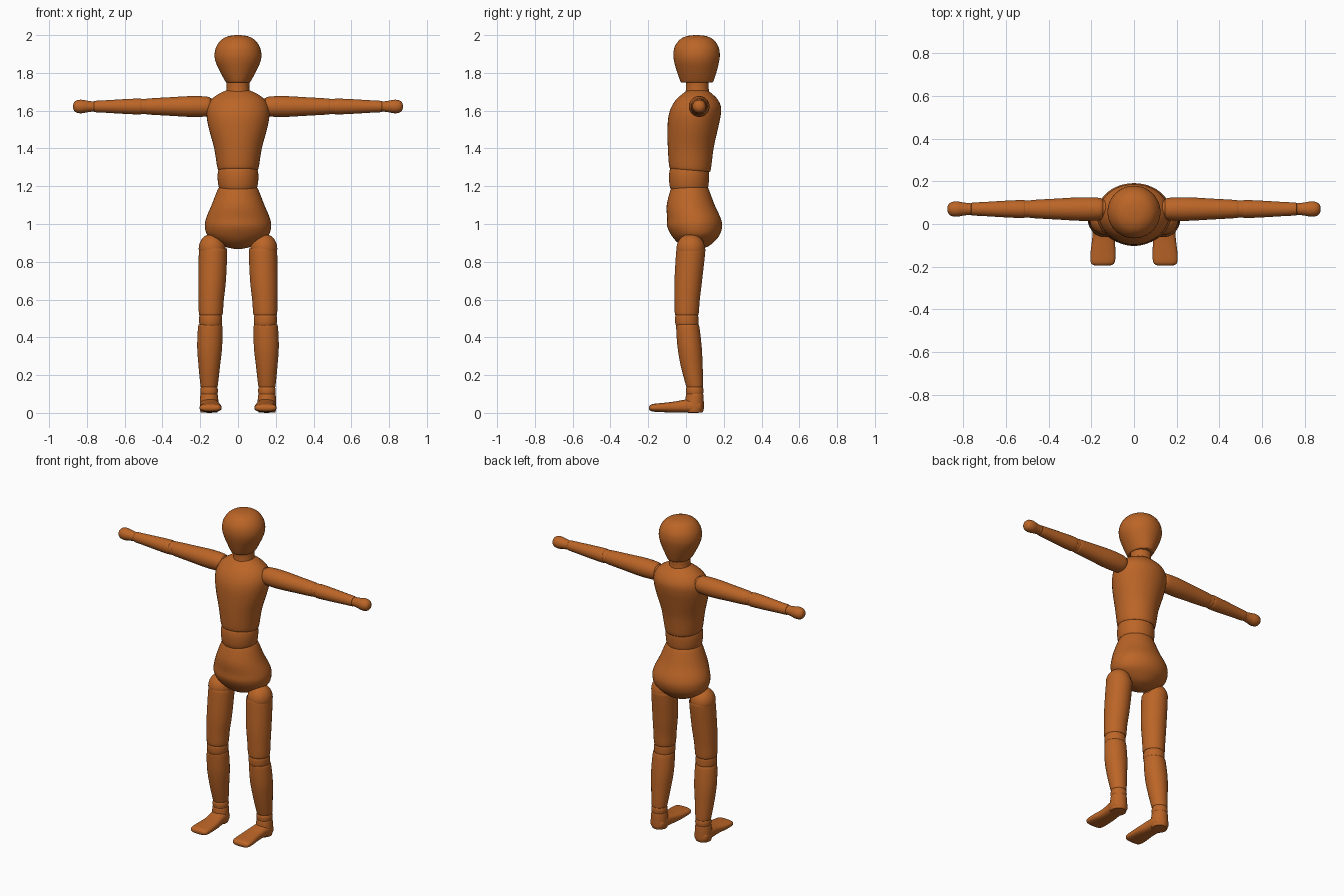
import bpy
import math

wood = bpy.data.materials.new("warm brown wood")
wood.diffuse_color = (0.5, 0.13, 0.02, 1)


def spline(a, b, c, d, t):
    return 0.5 * (2 * b + (c - a) * t + (2 * a - 5 * b + 4 * c - d) * t * t
                  + (3 * b - a - 3 * c + d) * t ** 3)


def loft(name, rings, axis="z", mirror=False, power=2.0, sides=40, steps=5):
    """Smooth body through rings (position, centre u, centre v, radius u, radius v, slope)."""
    rings = [tuple(r) + (0,) * (6 - len(r)) for r in rings]
    fine = []
    last = len(rings) - 1
    for i in range(last):
        quad = [rings[max(i - 1, 0)], rings[i], rings[i + 1], rings[min(i + 2, last)]]
        for s in range(steps):
            fine.append([spline(*vals, s / steps) for vals in zip(*quad)])
    fine.append(rings[-1])
    verts, faces = [], []
    for p, cu, cv, ru, rv, slope in fine:
        for k in range(sides):
            a = 2 * math.pi * k / sides
            c, s = math.cos(a), math.sin(a)
            du = ru * math.copysign(abs(c) ** (2 / power), c)
            dv = rv * math.copysign(abs(s) ** (2 / power), s)
            u, v, w = cu + du, cv + dv, p + slope * dv
            verts.append({"z": (u, v, w), "x": (w, u, v), "y": (u, w, v)}[axis])
    for i in range(len(fine) - 1):
        for k in range(sides):
            a, b = i * sides + k, i * sides + (k + 1) % sides
            faces.append((a, b, b + sides, a + sides))
    n = (len(fine) - 1) * sides
    faces.append(tuple(reversed(range(sides))))
    faces.append(tuple(range(n, n + sides)))
    # keep the faces outward whichever way the loft runs
    if (fine[-1][0] < fine[0][0]) != (axis == "y"):
        faces = [tuple(reversed(f)) for f in faces]
    mesh = bpy.data.meshes.new(name)
    mesh.from_pydata(verts, [], faces)
    mesh.materials.append(wood)
    ob = bpy.data.objects.new(name, mesh)
    bpy.context.collection.objects.link(ob)
    if mirror:
        ob.modifiers.new("Mirror", "MIRROR")
    bpy.ops.object.select_all(action="DESELECT")
    ob.select_set(True)
    bpy.context.view_layer.objects.active = ob
    bpy.ops.object.shade_smooth_by_angle(angle=math.radians(40))
    return ob


# Head and neck
loft("head", [
    (1.75, 0, .058, .06, .08), (1.757, 0, .058, .068, .088), (1.81, 0, .057, .097, .106),
    (1.86, 0, .056, .119, .119), (1.90, 0, .056, .124, .123), (1.94, 0, .056, .114, .115),
    (1.975, 0, .056, .088, .09), (1.994, 0, .056, .052, .054), (2.0, 0, .056, .012, .012)])
loft("neck", [(1.68, 0, .06, .065, .065), (1.72, 0, .06, .06, .06), (1.77, 0, .06, .06, .06)])

# Trunk
loft("chest", [
    (1.288, 0, .02, .10, .10, -.08), (1.296, 0, .021, .109, .11, -.08),
    (1.40, 0, .025, .126, .121), (1.50, 0, .035, .153, .133), (1.57, 0, .045, .166, .138),
    (1.62, 0, .054, .163, .131), (1.66, 0, .058, .14, .109), (1.69, 0, .06, .10, .077),
    (1.71, 0, .06, .055, .05)])
loft("waist", [
    (1.17, 0, .017, .09, .09), (1.20, 0, .016, .103, .102), (1.25, 0, .016, .108, .106),
    (1.29, 0, .017, .103, .102), (1.31, 0, .018, .09, .09)])
loft("pelvis", [
    (1.193, 0, .018, .095, .09, .04), (1.185, 0, .018, .106, .1, .04),
    (1.10, 0, .025, .14, .127), (1.03, 0, .042, .169, .142), (.985, 0, .046, .175, .145),
    (.94, 0, .05, .162, .127), (.905, 0, .05, .119, .098), (.88, 0, .052, .07, .062),
    (.867, 0, .053, .015, .015)])

# Legs (right side modelled, mirrored across x)
ball = [(.87 + .078 * math.sin(a), -.137, .025, .071 * math.cos(a), .075 * math.cos(a))
        for a in [math.radians(d) for d in (-40, -15, 10, 35, 60, 88)]]
loft("hip_ball", ball, mirror=True)
loft("thigh", [
    (.863, -.132, .025, .07, .072), (.855, -.132, .025, .075, .077),
    (.70, -.137, .012, .073, .073), (.60, -.142, .006, .067, .067),
    (.525, -.144, .004, .063, .063), (.518, -.144, .004, .056, .056)], mirror=True)
loft("knee", [
    (.535, -.144, .004, .05, .05), (.515, -.145, .004, .059, .06), (.493, -.145, .004, .061, .062),
    (.468, -.145, .005, .059, .06), (.45, -.145, .006, .05, .05)], mirror=True)
loft("shin", [
    (.466, -.146, .008, .056, .053), (.458, -.147, .009, .064, .061),
    (.35, -.15, .019, .066, .064), (.25, -.152, .03, .057, .058),
    (.147, -.153, .045, .046, .046), (.14, -.153, .045, .042, .042)], mirror=True)
loft("ankle", [
    (.15, -.153, .046, .036, .036), (.13, -.153, .046, .045, .045),
    (.11, -.153, .046, .046, .046), (.09, -.153, .046, .042, .042)], mirror=True)
loft("heel", [
    (.102, -.153, .046, .042, .042), (.095, -.153, .046, .046, .046),
    (.06, -.153, .045, .049, .049), (.02, -.153, .044, .048, .05),
    (.002, -.153, .043, .044, .045)], mirror=True)
loft("foot", [
    (.09, -.153, .03, .02, .018), (.075, -.153, .034, .043, .032), (.04, -.152, .037, .05, .037),
    (0, -.148, .036, .049, .035), (-.06, -.143, .031, .052, .029), (-.13, -.145, .028, .058, .024),
    (-.175, -.146, .027, .057, .02), (-.19, -.147, .026, .047, .014),
    (-.195, -.147, .026, .03, .006)], axis="y", mirror=True, power=2.6)


# Arms (run along x, round sections about one line)
def arm_part(name, profile):
    loft(name, [(x, .07, 1.622, r, r) for x, r in profile], axis="x", mirror=True, sides=32)


arm_part("shoulder_joint", [(-.11, .04), (-.15, .044), (-.19, .04)])
arm_part("upper_arm", [(-.14, .03), (-.146, .045), (-.17, .053), (-.25, .055), (-.36, .049),
                       (-.478, .042), (-.484, .036)])
arm_part("elbow", [(-.47, .034), (-.485, .039), (-.5, .04), (-.515, .039), (-.53, .034)])
arm_part("forearm", [(-.513, .036), (-.519, .042), (-.6, .039), (-.7, .033),
                     (-.755, .03), (-.762, .025)])
arm_part("wrist", [(-.75, .022), (-.765, .027), (-.78, .027), (-.79, .022)])
arm_part("hand", [(-.768, .022), (-.775, .027), (-.8, .031), (-.83, .036), (-.855, .032),
                  (-.869, .02), (-.874, .004)])
